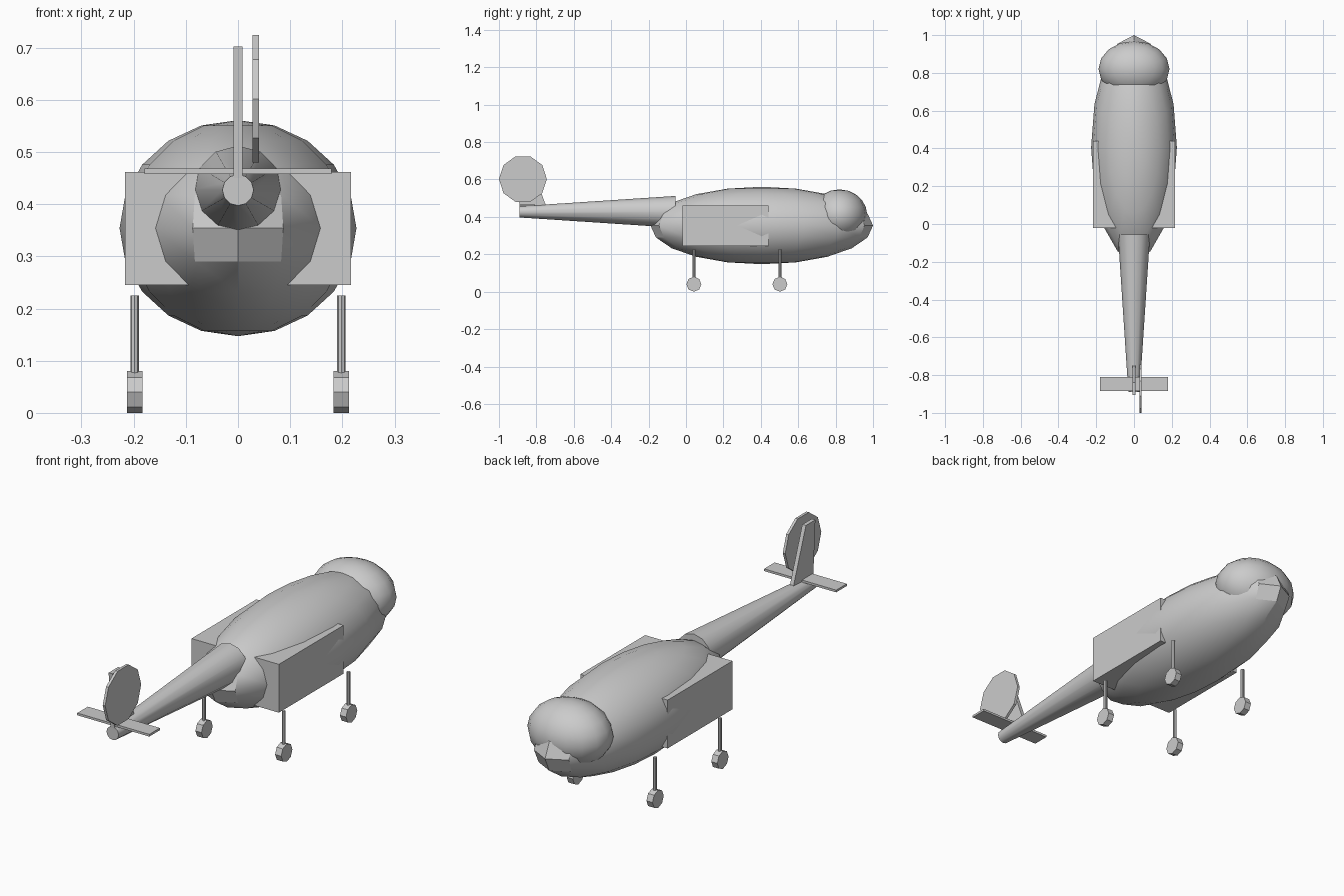
import bpy, bmesh, math
from mathutils import Matrix, Vector

if "Cube" in bpy.data.objects:
    bpy.data.objects.remove(bpy.data.objects["Cube"])

grey = bpy.data.materials.new("plain grey")
grey.diffuse_color = (0.6, 0.6, 0.6, 1)
grey.use_nodes = True
grey.node_tree.nodes["Principled BSDF"].inputs["Base Color"].default_value = grey.diffuse_color


def make(name, bm, smooth=False):
    bmesh.ops.recalc_face_normals(bm, faces=bm.faces[:])
    mesh = bpy.data.meshes.new(name)
    bm.to_mesh(mesh)
    bm.free()
    mesh.materials.append(grey)
    ob = bpy.data.objects.new(name, mesh)
    bpy.context.collection.objects.link(ob)
    if smooth:
        bpy.ops.object.select_all(action='DESELECT')
        ob.select_set(True)
        bpy.context.view_layer.objects.active = ob
        bpy.ops.object.shade_smooth_by_angle(angle=math.radians(30))
    return ob


def ellipsoid(name, centre, radii):
    bm = bmesh.new()
    m = Matrix.Translation(centre) @ Matrix.Diagonal((*radii, 1))
    bmesh.ops.create_uvsphere(bm, u_segments=16, v_segments=10, radius=1, matrix=m)
    return make(name, bm, True)


def box(name, lo, hi):
    bm = bmesh.new()
    lo, hi = Vector(lo), Vector(hi)
    m = Matrix.Translation((lo + hi) / 2) @ Matrix.Diagonal((*(hi - lo), 1))
    bmesh.ops.create_cube(bm, size=1, matrix=m)
    return make(name, bm)


def rod(name, a, b, r1, r2, sides, turn=0.0, smooth=False):
    """Tapered cylinder from a to b."""
    bm = bmesh.new()
    a, b = Vector(a), Vector(b)
    m = (Matrix.Translation((a + b) / 2)
         @ (b - a).to_track_quat('Z', 'Y').to_matrix().to_4x4()
         @ Matrix.Rotation(turn, 4, 'Z'))
    bmesh.ops.create_cone(bm, cap_ends=True, segments=sides, radius1=r1,
                          radius2=r2, depth=(b - a).length, matrix=m)
    return make(name, bm, smooth)


# Fuselage and canopy
ellipsoid("fuselage", (0, 0.405, 0.354), (0.227, 0.595, 0.207))
ellipsoid("canopy", (0, 0.82, 0.41), (0.188, 0.149, 0.137))

# Side housings, one block running through the body
box("side_housing", (-0.217, -0.02, 0.245), (0.217, 0.44, 0.462))

# Tail boom
rod("tail_boom", (0, -0.055, 0.427), (0, -0.89, 0.427), 0.085, 0.03, 12, smooth=True)

# Tail plane
box("tail_plane", (-0.179, -0.885, 0.458), (0.179, -0.81, 0.468))

# Tail fin, a swept profile given thickness
bm = bmesh.new()
profile = [(-0.745, 0.45), (-0.89, 0.45), (-0.905, 0.702), (-0.838, 0.702)]
face = bm.faces.new([bm.verts.new((-0.009, y, z)) for y, z in profile])
ext = bmesh.ops.extrude_face_region(bm, geom=[face])
bmesh.ops.translate(bm, vec=(0.018, 0, 0),
                    verts=[g for g in ext["geom"] if isinstance(g, bmesh.types.BMVert)])
make("tail_fin", bm)

# Tail rotor: ten-sided disc, corners pointing fore and aft
bm = bmesh.new()
ring = [(math.cos(i * math.tau / 10) * 0.128, math.sin(i * math.tau / 10) * 0.128)
        for i in range(10)]
face = bm.faces.new([bm.verts.new((0.028, -0.872 + y, 0.602 + z)) for y, z in ring])
ext = bmesh.ops.extrude_face_region(bm, geom=[face])
bmesh.ops.translate(bm, vec=(0.012, 0, 0),
                    verts=[g for g in ext["geom"] if isinstance(g, bmesh.types.BMVert)])
make("tail_rotor", bm)

# Landing gear
for side, x in (("left", -0.198), ("right", 0.198)):
    for place, y in (("rear", 0.042), ("fore", 0.502)):
        rod(f"{side}_{place}_strut", (x, y, 0.05), (x, y, 0.225), 0.008, 0.008, 8)
        rod(f"{side}_{place}_wheel", (x - 0.015, y, 0.04), (x + 0.015, y, 0.04),
            0.04, 0.04, 8)
